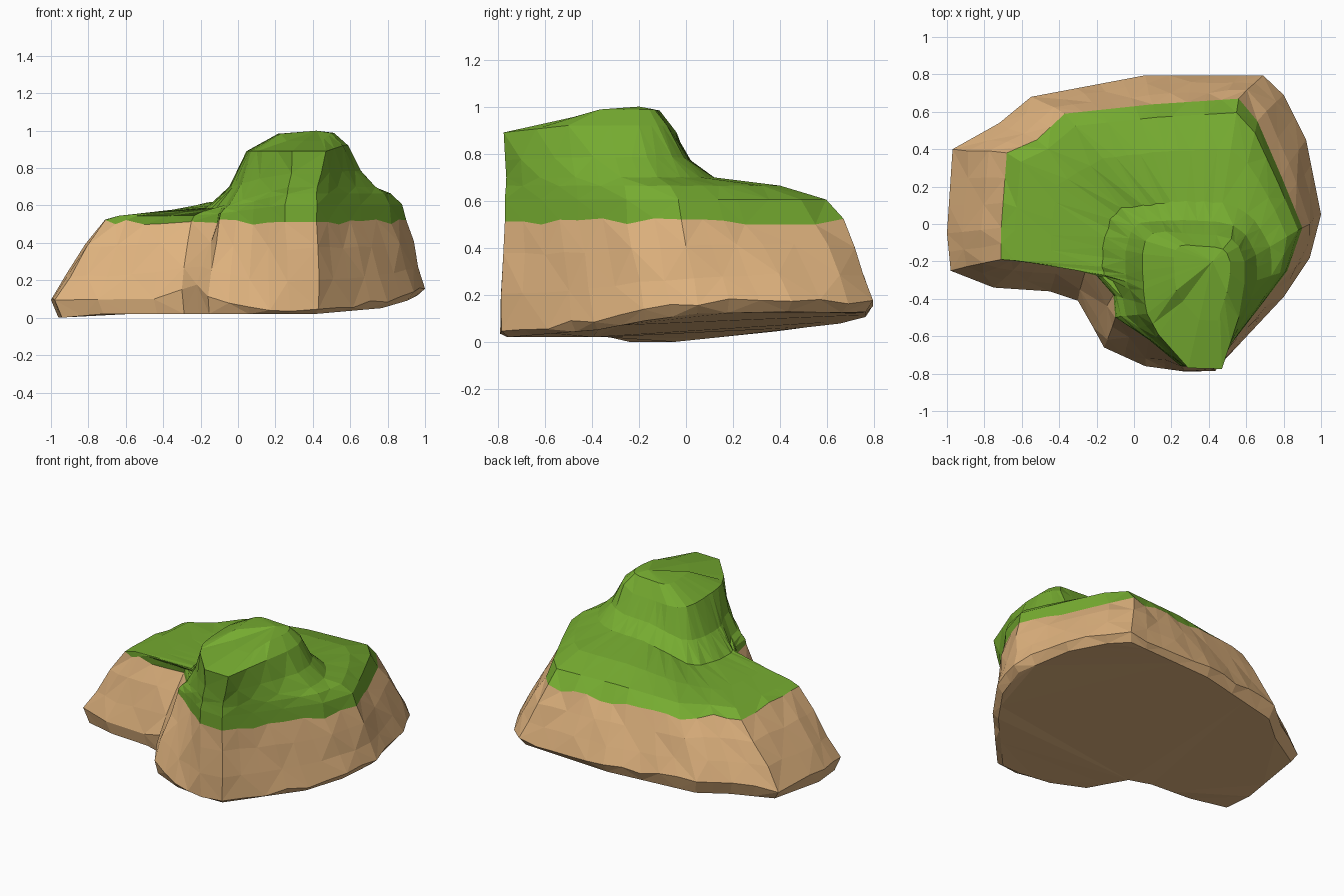
import bpy, bmesh, random
from mathutils import Vector

if "Cube" in bpy.data.objects:
    bpy.data.objects.remove(bpy.data.objects["Cube"])

random.seed(4)


def material(name, rgb):
    m = bpy.data.materials.new(name)
    m.diffuse_color = (*rgb, 1)
    m.use_nodes = True
    m.node_tree.nodes["Principled BSDF"].inputs["Base Color"].default_value = m.diffuse_color
    return m


# Matching outlines, counter-clockwise from the left side: x, y (, z)
RIM = [(-1.0, -.05, .10), (-.98, -.25, .08), (-.75, -.34, .08), (-.45, -.36, .11),
       (-.30, -.41, .15), (-.22, -.55, .16), (-.16, -.66, .12), (.06, -.76, .06),
       (.28, -.79, .04), (.43, -.785, .05), (.80, -.39, .08), (.94, -.18, .12),
       (1.0, .05, .16), (.92, .45, .18), (.80, .69, .17), (.69, .795, .16),
       (.06, .795, .15), (-.55, .68, .17), (-.72, .54, .15), (-.97, .40, .11)]
GRASS_EDGE = [(-.71, -.02), (-.71, -.19), (-.60, -.20), (-.40, -.21), (-.25, -.22),
              (-.11, -.38), (-.10, -.50), (.08, -.62), (.25, -.76), (.42, -.77),
              (.66, -.46), (.82, -.25), (.90, -.02), (.79, .25), (.66, .55),
              (.56, .67), (.10, .64), (-.37, .59), (-.52, .45), (-.68, .38)]
KNOLL = [(.045, -.16), (.045, -.25), (.05, -.31), (.05, -.35), (.055, -.39),
         (.06, -.43), (.07, -.48), (.13, -.59), (.29, -.77), (.47, -.775),
         (.56, -.50), (.59, -.32), (.59, -.20), (.56, -.12), (.52, -.08),
         (.44, -.06), (.28, -.05), (.17, -.04), (.10, -.05), (.06, -.09)]
PEAK = Vector((.42, -.20, 1.0))


def mix(a, b, txy, tz):
    return Vector((a.x + (b.x - a.x) * txy, a.y + (b.y - a.y) * txy, a.z + (b.z - a.z) * tz))


def spoke(rim, edge, top):
    """Profile of the hill from the underside up to the knoll."""
    rim = Vector(rim)
    edge = Vector((*edge, .515))
    top = Vector((*top, .92 if top[0] > .5 else .89))
    out = edge - top
    out.z = 0
    reach = .20 if top.x < .15 else .16
    foot = top + out.normalized() * min(reach, .7 * out.length)
    foot.z = .575 + .12 * min(1, max(0, (foot.x + .13) / .38))
    under = Vector((rim.x * .96, rim.y * .96, 0))
    under.z = min(rim.z - .015, max(.02, .012 + .035 * (under.x + .9) + .07 * (under.y + .1))
                  + .2 * max(0, under.x - .8))
    if under.x < -.8 and under.y < 0:
        under.z = 0
    crown = .85 if top.y > -.52 else .5
    return [under, rim, mix(rim, edge, .30, .33), mix(rim, edge, .65, .69), edge,
            mix(edge, foot, .13, .5), mix(edge, foot, .45, .84), foot,
            mix(foot, top, .55, .38), top, mix(top, PEAK, .45, crown)]


GRASS_ROW = 4
spokes = [spoke(*s) for s in zip(RIM, GRASS_EDGE, KNOLL)]

# Split the wide gaps between spokes so the rock facets stay small
fine = []
for i, a in enumerate(spokes):
    b = spokes[(i + 1) % len(spokes)]
    n = max(1, round((a[1] - b[1]).length / .13))
    fine += [[p.lerp(q, k / n) for p, q in zip(a, b)] for k in range(n)]

# Roughen the rock and its rim, leaving the grass smooth
for s in fine:
    for r, p in enumerate(s):
        if r == 1:
            p.z += random.uniform(-.012, .02)
        elif r in (2, 3):
            p += Vector([random.uniform(-.007, .007) for _ in range(3)])
        elif r == GRASS_ROW:
            p.z += random.uniform(-.018, .012)
low = min(p.z for s in fine for p in s)

# Skin the rows, cap the underside and close the peak
bm = bmesh.new()
cols = [[bm.verts.new((p.x, p.y, p.z - low)) for p in s] for s in fine]
peak = bm.verts.new(PEAK)
for i, a in enumerate(cols):
    b = cols[(i + 1) % len(cols)]
    for r in range(len(a) - 1):
        quad = (a[r], b[r], b[r + 1], a[r + 1])
        if (i + r) % 2:
            tris = [(quad[0], quad[1], quad[2]), (quad[0], quad[2], quad[3])]
        else:
            tris = [(quad[0], quad[1], quad[3]), (quad[1], quad[2], quad[3])]
        for t in tris:
            bm.faces.new(t).material_index = int(r >= GRASS_ROW)
    bm.faces.new((a[-1], b[-1], peak)).material_index = 1
bm.faces.new([c[0] for c in reversed(cols)])

# Ease the pleats where the grass meets the knoll
grass = [v for c in cols for v in c[GRASS_ROW + 2:GRASS_ROW + 5]]
bmesh.ops.smooth_vert(bm, verts=grass, factor=.25,
                      use_axis_x=True, use_axis_y=True, use_axis_z=True)
bmesh.ops.triangulate(bm, faces=[f for f in bm.faces if len(f.verts) > 4])
bmesh.ops.recalc_face_normals(bm, faces=bm.faces[:])

mesh = bpy.data.meshes.new("grassy_hill")
bm.to_mesh(mesh)
bm.free()
mesh.materials.append(material("sandy rock", (.74, .45, .21)))
mesh.materials.append(material("grass green", (.18, .41, .03)))
hill = bpy.data.objects.new("grassy_hill", mesh)
bpy.context.collection.objects.link(hill)
